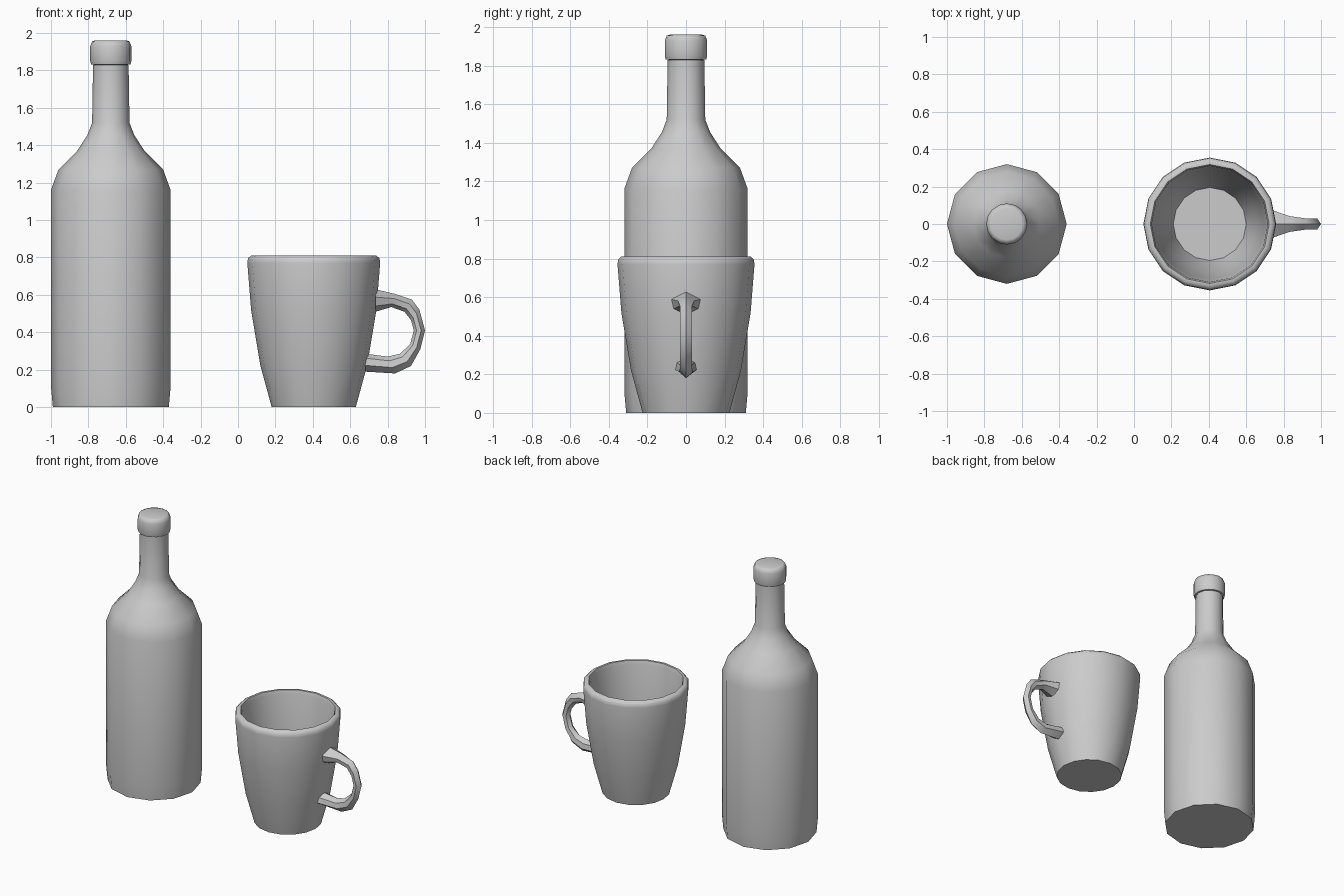
import bpy, bmesh
from math import cos, sin, pi, radians

if "Cube" in bpy.data.objects:
    bpy.data.objects.remove(bpy.data.objects["Cube"])


def finish(name, bm, angle=50):
    bmesh.ops.recalc_face_normals(bm, faces=bm.faces)
    mesh = bpy.data.meshes.new(name)
    bm.to_mesh(mesh)
    bm.free()
    obj = bpy.data.objects.new(name, mesh)
    bpy.context.collection.objects.link(obj)
    bpy.ops.object.select_all(action='DESELECT')
    obj.select_set(True)
    bpy.context.view_layer.objects.active = obj
    bpy.ops.object.shade_smooth_by_angle(angle=radians(angle))
    return obj


def skin(bm, rings, cap_start, cap_end):
    """Bridge consecutive closed rings of points with quads."""
    rings = [[bm.verts.new(p) for p in ring] for ring in rings]
    n = len(rings[0])
    for a, b in zip(rings, rings[1:]):
        for i in range(n):
            j = (i + 1) % n
            bm.faces.new((a[i], a[j], b[j], b[i]))
    if cap_start:
        bm.faces.new(rings[0])
    if cap_end:
        bm.faces.new(rings[-1])


def lathe(name, cx, profile, sides, cap_start=True, cap_end=True):
    bm = bmesh.new()
    rings = [[(cx + r * cos(2 * pi * i / sides), r * sin(2 * pi * i / sides), z)
              for i in range(sides)] for r, z in profile]
    skin(bm, rings, cap_start, cap_end)
    return finish(name, bm)


BOTTLE_X, MUG_X = -0.68, 0.405

# Bottle body, shoulder and neck
lathe("bottle", BOTTLE_X,
      [(0.31, 0), (0.32, 0.11), (0.32, 1.16), (0.28, 1.27), (0.18, 1.37),
       (0.125, 1.455), (0.10, 1.52), (0.095, 1.83)], 12, cap_end=False)

# Bottle cap with rounded top edge
lathe("bottle_cap", BOTTLE_X,
      [(0.088, 1.83), (0.105, 1.832), (0.11, 1.85), (0.11, 1.93),
       (0.10, 1.955), (0.085, 1.96)], 16, cap_start=False)

# Mug: outer wall, rounded rim, inner wall, floor
lathe("mug", MUG_X,
      [(0.225, 0), (0.285, 0.22), (0.335, 0.52), (0.355, 0.77), (0.352, 0.795),
       (0.335, 0.81), (0.318, 0.81), (0.31, 0.785), (0.295, 0.52),
       (0.25, 0.22), (0.195, 0.04)], 16)

# Mug handle: (outer x, outer z, inner x, inner z, half width)
stations = [
    (0.735, 0.63, 0.735, 0.51, 0.075),
    (0.84, 0.605, 0.82, 0.535, 0.042),
    (0.93, 0.575, 0.89, 0.51, 0.03),
    (0.97, 0.52, 0.925, 0.465, 0.03),
    (1.0, 0.41, 0.94, 0.41, 0.03),
    (0.975, 0.31, 0.92, 0.335, 0.03),
    (0.925, 0.22, 0.865, 0.285, 0.03),
    (0.84, 0.18, 0.80, 0.27, 0.035),
    (0.675, 0.19, 0.685, 0.285, 0.055),
]
section = [(0, 0), (0.35, 1), (0.75, 0.85), (1, 0), (0.75, -0.85), (0.35, -1)]
bm = bmesh.new()
skin(bm, [[(ox + (ix - ox) * t, w * s, oz + (iz - oz) * t) for t, s in section]
          for ox, oz, ix, iz, w in stations], True, True)
finish("mug_handle", bm, 40)
